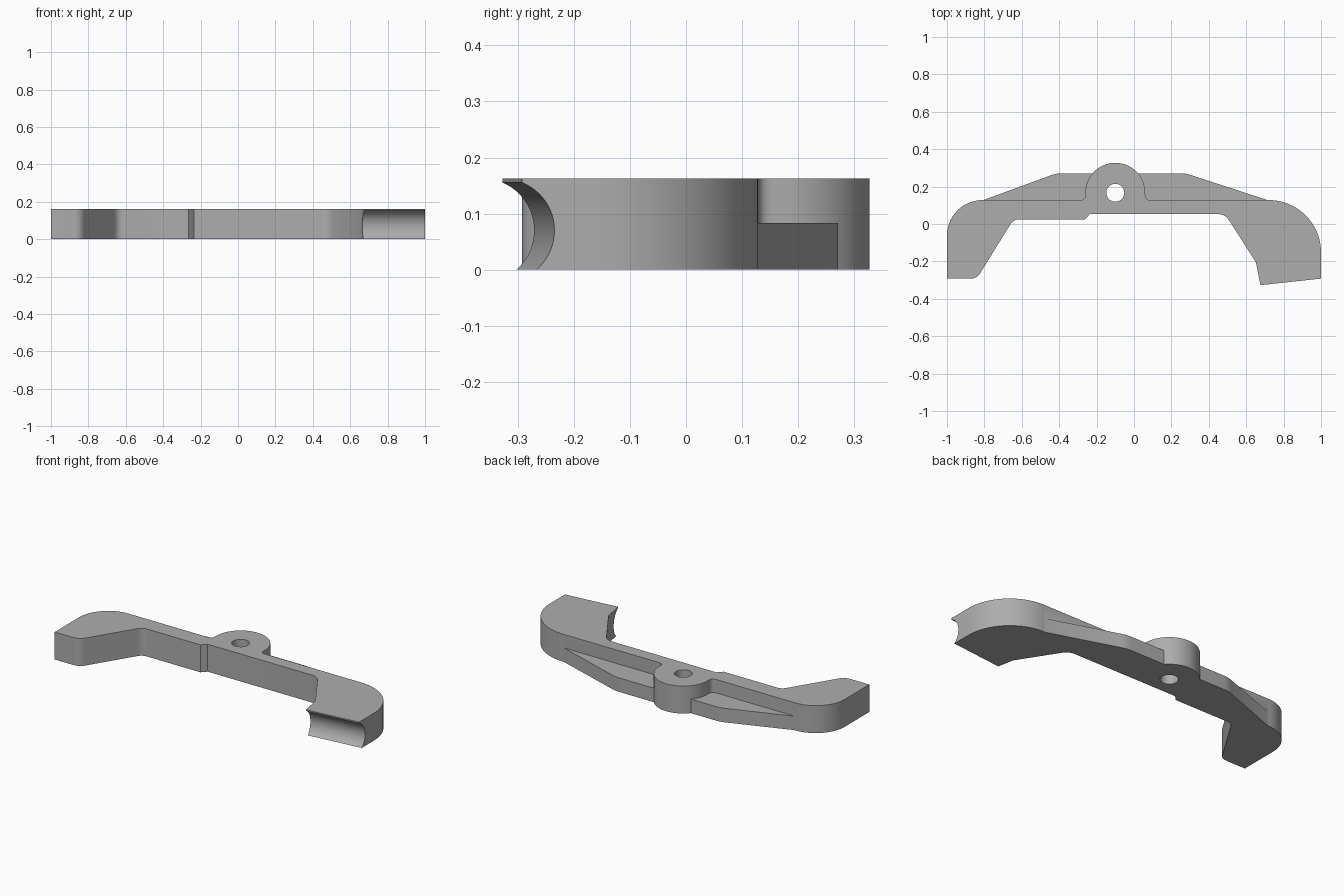
import bpy, bmesh, math
from mathutils import Vector

if "Cube" in bpy.data.objects:
    bpy.data.objects.remove(bpy.data.objects["Cube"])

HEIGHT, WEB_HEIGHT = 0.163, 0.083
BACK = 0.128
BOSS = (-0.10, 0.167)

grey = bpy.data.materials.new("grey")
grey.diffuse_color = (0.42, 0.42, 0.42, 1)
grey.use_nodes = True
grey.node_tree.nodes["Principled BSDF"].inputs["Base Color"].default_value = grey.diffuse_color


def arc(cx, cy, r, start, end, n):
    """Points on a circle, angles in degrees."""
    angles = [math.radians(start + (end - start) * i / n) for i in range(n + 1)]
    return [(cx + r * math.cos(a), cy + r * math.sin(a)) for a in angles]


def fillet(before, corner, after, size, n=5):
    """Rounded corner, starting and ending `size` away from the corner."""
    c = Vector(corner)
    p = c + (Vector(before) - c).normalized() * size
    q = c + (Vector(after) - c).normalized() * size
    return [tuple(p.lerp(c, i / n).lerp(c.lerp(q, i / n), i / n)) for i in range(n + 1)]


def extrude(name, points, z0, z1):
    bm = bmesh.new()
    face = bm.faces.new([bm.verts.new((x, y, z0)) for x, y in points])
    top = bmesh.ops.extrude_face_region(bm, geom=[face])["geom"]
    bmesh.ops.translate(bm, vec=(0, 0, z1 - z0),
                        verts=[g for g in top if isinstance(g, bmesh.types.BMVert)])
    bmesh.ops.recalc_face_normals(bm, faces=bm.faces)
    mesh = bpy.data.meshes.new(name)
    bm.to_mesh(mesh)
    bm.free()
    mesh.materials.append(grey)
    obj = bpy.data.objects.new(name, mesh)
    bpy.context.collection.objects.link(obj)
    return obj


def combine(target, other, operation):
    """Apply a boolean and remove the helper."""
    mod = target.modifiers.new(operation, "BOOLEAN")
    mod.operation, mod.object, mod.solver = operation, other, "EXACT"
    bpy.ops.object.select_all(action="DESELECT")
    bpy.context.view_layer.objects.active = target
    target.select_set(True)
    bpy.ops.object.modifier_apply(modifier=mod.name)
    bpy.data.objects.remove(other)


# Arm outline, running clockwise from the left foot, with the round boss on the back edge
outline = [(-1, -0.292)]
outline += arc(-0.81, BACK - 0.19, 0.19, 180, 90, 14)
outline += fillet((-0.6, BACK), (-0.26, BACK), (-0.26, 0.16), 0.027)
outline += arc(*BOSS, 0.16, 180, 0, 40)
outline += fillet((0.06, 0.16), (0.06, BACK), (0.3, BACK), 0.027)
outline += arc(0.72, BACK - 0.28, 0.28, 90, 0, 20)
outline += [(1, -0.292), (0.676, -0.327), (0.652, -0.205)]
outline += fillet((0.652, -0.205), (0.487, 0.053), (0, 0.053), 0.04)
outline += [(-0.236, 0.053), (-0.264, 0.024)]
outline += fillet((-0.264, 0.024), (-0.645, 0.024), (-0.84, -0.292), 0.03)
outline += fillet((-0.645, 0.024), (-0.84, -0.292), (-1, -0.292), 0.035)
arm = extrude("brake_arm", outline, 0, HEIGHT)

# Low stiffening web behind the arm
web_points = [(-0.805, BACK)]
web_points += fillet((-0.805, BACK), (-0.415, 0.271), (0, 0.271), 0.03)
web_points += fillet((0, 0.271), (0.275, 0.271), (0.714, BACK), 0.03)
web_points += [(0.714, BACK), (0.6, 0.1), (-0.7, 0.1)]
combine(arm, extrude("web", web_points, 0, WEB_HEIGHT), "UNION")

# Pivot hole
combine(arm, extrude("hole_cutter", arc(*BOSS, 0.048, 0, 348.75, 31), -0.1, 0.3), "DIFFERENCE")

# Round groove along the slanted right foot
groove = extrude("groove_cutter", arc(0, 0, 0.092, 0, 354.375, 63), -0.4, 0.4)
along = Vector((0.324, 0.035, 0))
groove.rotation_euler = along.to_track_quat("Z", "Y").to_euler()
groove.location = Vector((0.676, -0.362, 0.07)) + along * 0.5
bpy.context.view_layer.update()
combine(arm, groove, "DIFFERENCE")

bpy.ops.object.shade_smooth_by_angle(angle=math.radians(30))
arm.name = "caliper_arm"
